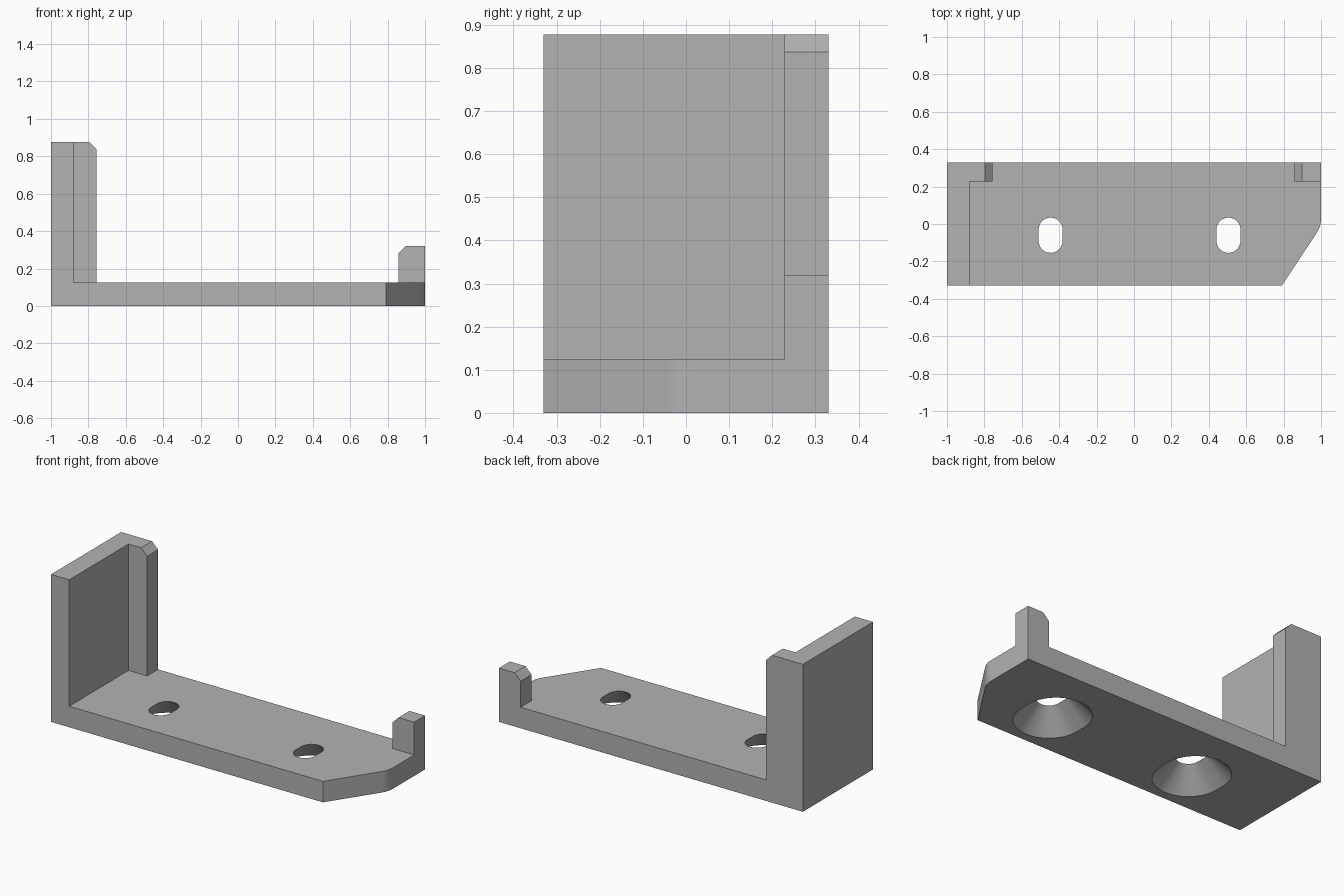
import bpy, bmesh, math
from mathutils import Vector

old = bpy.data.objects.get("Cube")
if old:
    bpy.data.objects.remove(old, do_unlink=True)

BACK, LIP_Y = 0.33, 0.228       # rear face and front of the rear lips
PLATE, WALL, POST = 0.125, 0.877, 0.32   # top heights
INNER = -0.88                   # inner face of the end wall
BEVEL = 0.04                    # lip corner chamfer

grey = bpy.data.materials.new("plain grey")
grey.use_nodes = True
colour = (0.448, 0.448, 0.448, 1)
grey.diffuse_color = colour
grey.node_tree.nodes["Principled BSDF"].inputs["Base Color"].default_value = colour


def loft(name, lower, upper):
    """Solid between two matching loops of 3D points."""
    bm = bmesh.new()
    a = [bm.verts.new(p) for p in lower]
    b = [bm.verts.new(p) for p in upper]
    bm.faces.new(a)
    bm.faces.new(b)
    for i in range(len(a)):
        j = (i + 1) % len(a)
        bm.faces.new((a[i], a[j], b[j], b[i]))
    bmesh.ops.recalc_face_normals(bm, faces=bm.faces)
    mesh = bpy.data.meshes.new(name)
    bm.to_mesh(mesh)
    bm.free()
    mesh.materials.append(grey)
    obj = bpy.data.objects.new(name, mesh)
    bpy.context.collection.objects.link(obj)
    return obj


def upright(name, outline, z0, z1):
    return loft(name, [(x, y, z0) for x, y in outline], [(x, y, z1) for x, y in outline])


def rear_lip(name, profile):
    return loft(name, [(x, LIP_Y, z) for x, z in profile], [(x, BACK, z) for x, z in profile])


def slot_loop(cx, cy, r, half, z, steps=24):
    """Round-ended slot, long along y."""
    pts = []
    for side in (1, -1):
        for i in range(steps + 1):
            a = math.pi * i / steps
            pts.append((cx + side * r * math.cos(a), cy + side * (half + r * math.sin(a)), z))
    return pts


# Base plate with one cut corner, its obtuse end rounded
cut_start, cut_end = Vector((0.79, -BACK)), Vector((1, -0.012))
p0 = cut_end + (cut_start - cut_end).normalized() * 0.04
p1 = cut_end + Vector((0, 0.04))
arc = [p0.lerp(cut_end, t).lerp(cut_end.lerp(p1, t), t) for t in [i / 8 for i in range(9)]]
outline = [(-1, -BACK), tuple(cut_start)] + [tuple(p) for p in arc] + [(1, BACK), (-1, BACK)]
plate = upright("base_plate", outline, 0, PLATE)

# Countersunk slots, widening at 45 degrees towards the underside
OVER, HOLE_R = 0.02, 0.064
for cx in (-0.446, 0.505):
    cutter = loft("slot_cutter",
                  slot_loop(cx, -0.06, HOLE_R + PLATE + OVER, 0.03, -OVER),
                  slot_loop(cx, -0.06, HOLE_R - OVER, 0.03, PLATE + OVER))
    cutter.hide_render = True
    mod = plate.modifiers.new("slot", 'BOOLEAN')
    mod.operation, mod.solver, mod.object = 'DIFFERENCE', 'EXACT', cutter
    bpy.context.view_layer.objects.active = plate
    bpy.ops.object.modifier_apply(modifier=mod.name)
    bpy.data.objects.remove(cutter, do_unlink=True)

# Tall end wall and its rear lip
upright("end_wall", [(-1, -BACK), (INNER, -BACK), (INNER, BACK), (-1, BACK)], PLATE, WALL)
tip = -0.757
rear_lip("wall_lip", [(INNER, PLATE), (tip, PLATE), (tip, WALL - BEVEL),
                      (tip - BEVEL, WALL), (INNER, WALL)])

# Short corner post at the other end
edge = 0.857
rear_lip("corner_post", [(1, PLATE), (edge, PLATE), (edge, POST - BEVEL),
                         (edge + BEVEL, POST), (1, POST)])

# Smooth only the rounded corner and countersinks
bpy.ops.object.select_all(action='DESELECT')
plate.select_set(True)
bpy.context.view_layer.objects.active = plate
bpy.ops.object.shade_smooth_by_angle(angle=math.radians(25))
